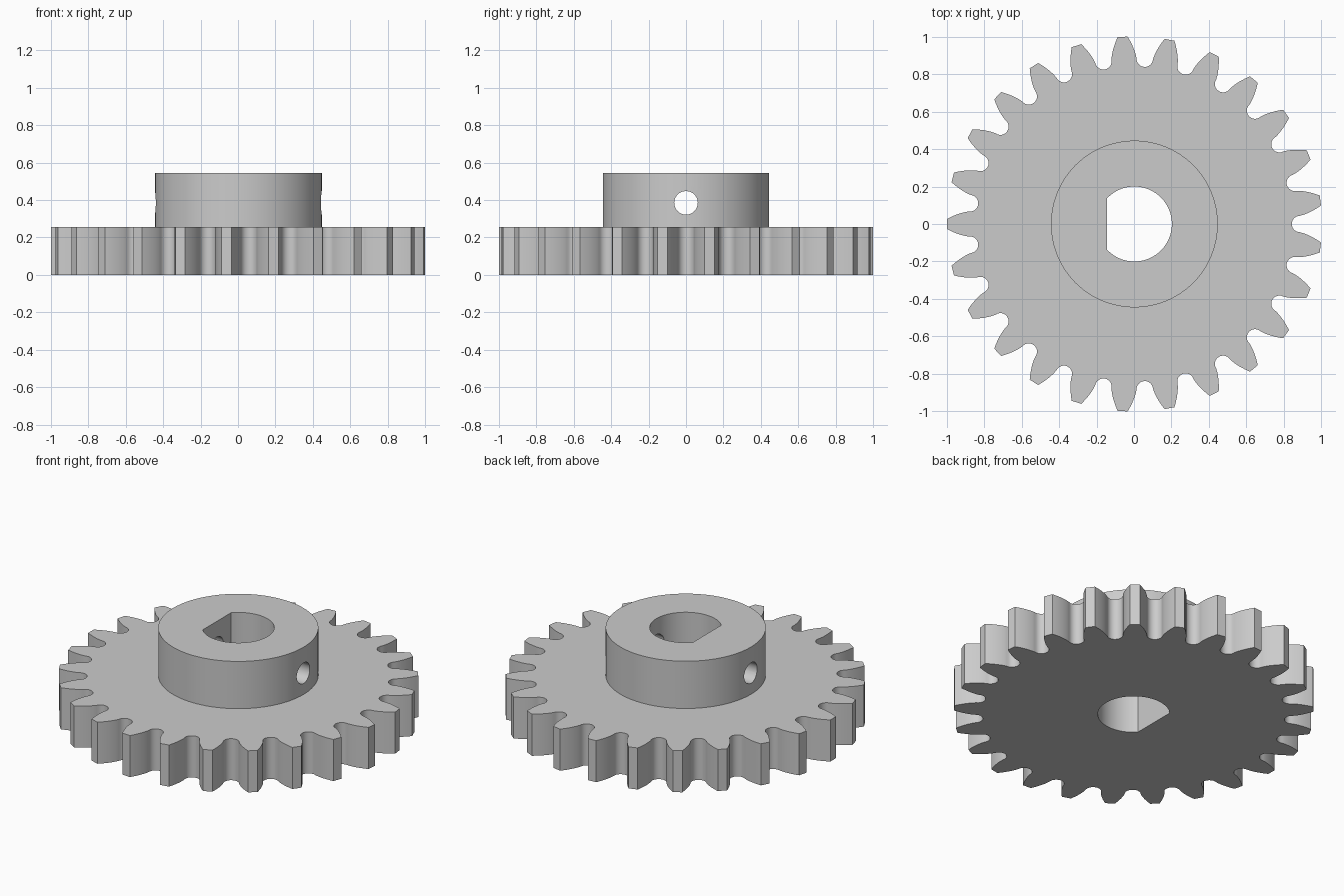
import bpy, bmesh
from math import pi, sin, cos, acos, tan, sqrt, radians
from mathutils import Vector

if "Cube" in bpy.data.objects:
    bpy.data.objects.remove(bpy.data.objects["Cube"])

TEETH = 25
TIP_R = 1.0007
PITCH_R = TIP_R * TEETH / (TEETH + 2)
BASE_R = PITCH_R * cos(radians(20))
FILLET_R = 0.885          # where each flank meets the root fillet
GEAR_TOP, HUB_TOP = 0.255, 0.545
HUB_R, BORE_R, FLAT_X = 0.445, 0.2, -0.145
CENTRE_X = 0.002

grey = bpy.data.materials.new("plain_grey")
grey.use_nodes = True
colour = (0.6, 0.6, 0.6, 1)
grey.diffuse_color = colour
grey.node_tree.nodes["Principled BSDF"].inputs["Base Color"].default_value = colour


def polar(r, a):
    return Vector((r * cos(a), r * sin(a)))


def half_angle(r):
    """Half the angular thickness of an involute tooth at radius r."""
    a = acos(BASE_R / r)
    p = radians(20)
    return pi / (2 * TEETH) + (tan(p) - p) - (tan(a) - a)


def gear_outline(steps=8, arc=12):
    radii = [FILLET_R + (TIP_R - FILLET_R) * i / steps for i in range(steps + 1)]
    gap = pi / TEETH - half_angle(FILLET_R)
    centre_r, fillet = FILLET_R * cos(gap), FILLET_R * sin(gap)
    pts = []
    for k in range(TEETH):
        t = pi + 2 * pi * k / TEETH
        pts += [polar(r, t - half_angle(r)) for r in radii]
        pts += [polar(r, t + half_angle(r)) for r in reversed(radii)]
        # rounded root between this tooth and the next
        v = t + pi / TEETH
        for i in range(1, arc):
            f = pi * i / arc
            pts.append(polar(centre_r - fillet * sin(f), v)
                       + polar(fillet * cos(f), v - pi / 2))
    return pts


def circle(r, n=96):
    return [polar(r, 2 * pi * i / n) for i in range(n)]


def d_bore(n=64):
    a = acos(FLAT_X / BORE_R)
    return [polar(BORE_R, -a + 2 * a * i / n) for i in range(n + 1)]


def ring_solid(name, outer, inner, z0, z1):
    """Extrude an outline with a hole in it."""
    bm = bmesh.new()
    edges = []
    for loop in (outer, inner):
        vs = [bm.verts.new((p.x + CENTRE_X, p.y, z0)) for p in loop]
        edges += [bm.edges.new((a, b)) for a, b in zip(vs, vs[1:] + vs[:1])]
    bmesh.ops.triangle_fill(bm, edges=edges, use_beauty=True)
    out = bmesh.ops.extrude_face_region(bm, geom=bm.faces[:], use_keep_orig=True)
    top = [g for g in out["geom"] if isinstance(g, bmesh.types.BMVert)]
    bmesh.ops.translate(bm, verts=top, vec=(0, 0, z1 - z0))
    bmesh.ops.recalc_face_normals(bm, faces=bm.faces[:])
    mesh = bpy.data.meshes.new(name)
    bm.to_mesh(mesh)
    bm.free()
    mesh.materials.append(grey)
    ob = bpy.data.objects.new(name, mesh)
    bpy.context.collection.objects.link(ob)
    return ob


def activate(ob):
    bpy.ops.object.select_all(action="DESELECT")
    ob.select_set(True)
    bpy.context.view_layer.objects.active = ob


# Toothed wheel and raised hub, sharing a D-shaped bore
gear = ring_solid("gear_wheel", gear_outline(), d_bore(), 0, GEAR_TOP)
hub = ring_solid("hub", circle(HUB_R), d_bore(), GEAR_TOP, HUB_TOP)

# Set-screw hole drilled across the hub
bpy.ops.mesh.primitive_cylinder_add(vertices=32, radius=0.063, depth=1.2,
                                    location=(CENTRE_X, 0, 0.385),
                                    rotation=(0, pi / 2, 0))
drill = bpy.context.object
drill.name = "screw_hole_cutter"
drill.hide_render = True
drill.data.materials.append(grey)
activate(hub)
cut = hub.modifiers.new("screw_hole", "BOOLEAN")
cut.operation = "DIFFERENCE"
cut.solver = "EXACT"
cut.object = drill
bpy.ops.object.modifier_apply(modifier=cut.name)
bpy.data.objects.remove(drill)

# Smooth curves, crisp edges
for ob in (gear, hub):
    activate(ob)
    bpy.ops.object.shade_smooth_by_angle(angle=radians(30))
